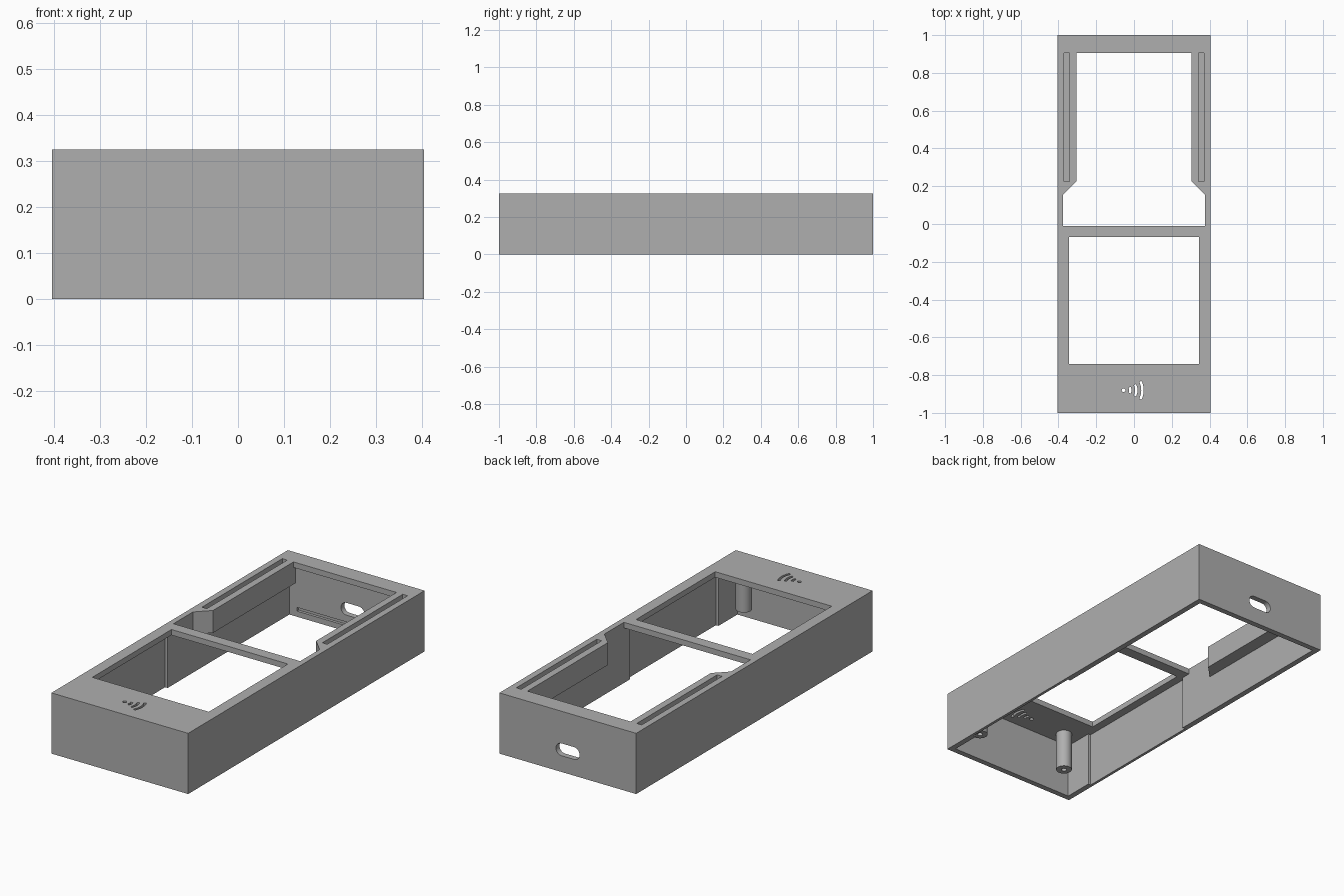
import bpy, bmesh, math

if "Cube" in bpy.data.objects:
    bpy.data.objects.remove(bpy.data.objects["Cube"], do_unlink=True)

HX, HY, H = 0.405, 1.0, 0.325       # outer half width, half length, height
IX, IY = 0.375, 0.97                # inner cavity half sizes
UNDER = H - 0.03                    # underside of the top plate
LOW, HIGH = -0.1, H + 0.1           # overshoot for through cuts

grey = bpy.data.materials.new("light_grey_plastic")
grey.use_nodes = True
grey.diffuse_color = (0.43, 0.43, 0.43, 1)
grey.node_tree.nodes["Principled BSDF"].inputs["Base Color"].default_value = (0.43, 0.43, 0.43, 1)


def prism(name, outline, z0, z1):
    """Extrude a plan outline from z0 to z1."""
    bm = bmesh.new()
    face = bm.faces.new([bm.verts.new((x, y, z0)) for x, y in outline])
    top = bmesh.ops.extrude_face_region(bm, geom=[face])["geom"]
    verts = [v for v in top if isinstance(v, bmesh.types.BMVert)]
    bmesh.ops.translate(bm, verts=verts, vec=(0, 0, z1 - z0))
    bmesh.ops.recalc_face_normals(bm, faces=bm.faces)
    mesh = bpy.data.meshes.new(name)
    bm.to_mesh(mesh)
    bm.free()
    mesh.materials.append(grey)
    obj = bpy.data.objects.new(name, mesh)
    bpy.context.collection.objects.link(obj)
    return obj


def rect(x0, x1, y0, y1):
    return [(x0, y0), (x1, y0), (x1, y1), (x0, y1)]


def circle(cx, cy, r, n=32):
    return [(cx + r * math.cos(i * math.tau / n), cy + r * math.sin(i * math.tau / n)) for i in range(n)]


def mirrored(half):
    """Close a right-hand outline with its mirror image."""
    return half + [(-x, y) for x, y in reversed(half)]


def arc_band(cx, cy, r, width, half_angle, n=10):
    angles = [half_angle * (2 * i / n - 1) for i in range(n + 1)]
    ring = lambda rad, seq: [(cx + rad * math.cos(a), cy + rad * math.sin(a)) for a in seq]
    return ring(r + width / 2, angles) + ring(r - width / 2, reversed(angles))


def cut(obj, outline, z0, z1, upright=False):
    """Subtract a prism; an upright outline is (x, z) and runs along y."""
    tool = prism("cutter", outline, z0, z1)
    if upright:
        for v in tool.data.vertices:
            x, z, y = v.co
            v.co = (x, y, z)
        tool.data.flip_normals()
    tool.hide_render = True
    mod = obj.modifiers.new("cut", "BOOLEAN")
    mod.operation, mod.solver, mod.object = "DIFFERENCE", "EXACT", tool
    bpy.context.view_layer.update()
    result = bpy.data.meshes.new_from_object(obj.evaluated_get(bpy.context.evaluated_depsgraph_get()))
    obj.modifiers.clear()
    obj.data = result
    bpy.data.objects.remove(tool, do_unlink=True)


# Outer case
case = prism("case", rect(-HX, HX, -HY, HY), 0, H)

# Hollow: full cavity below, then a narrower one that leaves two hanging rails
RAIL_X, RAIL_Z = 0.305, 0.205
shoulder = [(IX, 0.155), (RAIL_X, 0.225)]
cut(case, rect(-IX, IX, -IY, IY), LOW, RAIL_Z)
cut(case, mirrored([(IX, -IY)] + shoulder + [(RAIL_X, 0.925), (IX, 0.925), (IX, IY)]),
    RAIL_Z - 0.02, UNDER)

# Screen pocket in both side walls
cut(case, rect(-0.39, 0.39, -0.81, -0.06), LOW, UNDER)

# Top openings separated by a thin bridge
cut(case, rect(-0.345, 0.345, -0.74, -0.07), RAIL_Z, HIGH)
cut(case, mirrored([(IX, -0.01)] + shoulder + [(RAIL_X, 0.905)]), RAIL_Z - 0.02, HIGH)

# Blind slots along the rails
for s in (-1, 1):
    cut(case, rect(*sorted((s * 0.342, s * 0.371)), 0.225, 0.905), H - 0.07, HIGH)

# Rounded cable port through the back wall
port = []
for side in (1, -1):
    for i in range(13):
        a = math.pi * (i / 12 - 0.5)
        port.append((side * (0.037 + 0.033 * math.cos(a)), 0.12 + side * 0.033 * math.sin(a)))
cut(case, port, 0.9, 1.1, upright=True)

# Shallow lid groove inside the back wall
cut(case, rect(-0.33, 0.33, 0.03, 0.05), 0.95, 0.985, upright=True)

# Small dot and curved vents in the front of the top plate
VX, VY = -0.055, -0.88
cut(case, circle(VX, VY, 0.01, 16), UNDER - 0.05, HIGH)
for radius, angle in ((0.035, 26), (0.067, 27), (0.1, 28)):
    cut(case, arc_band(VX, VY, radius, 0.013, math.radians(angle)), UNDER - 0.05, HIGH)

# Screw posts hanging from the top plate
posts = []
for s, side in ((1, "left"), (-1, "right")):
    post = prism(side + "_screw_post", circle(s * 0.28, -0.89, 0.04), 0.085, UNDER + 0.005)
    cut(post, circle(s * 0.28, -0.89, 0.014, 20), 0, 0.2)
    posts.append(post)

# Smooth the round parts, keep the edges sharp
bpy.ops.object.select_all(action="DESELECT")
for obj in [case] + posts:
    obj.select_set(True)
bpy.context.view_layer.objects.active = case
bpy.ops.object.shade_smooth_by_angle(angle=math.radians(25))
